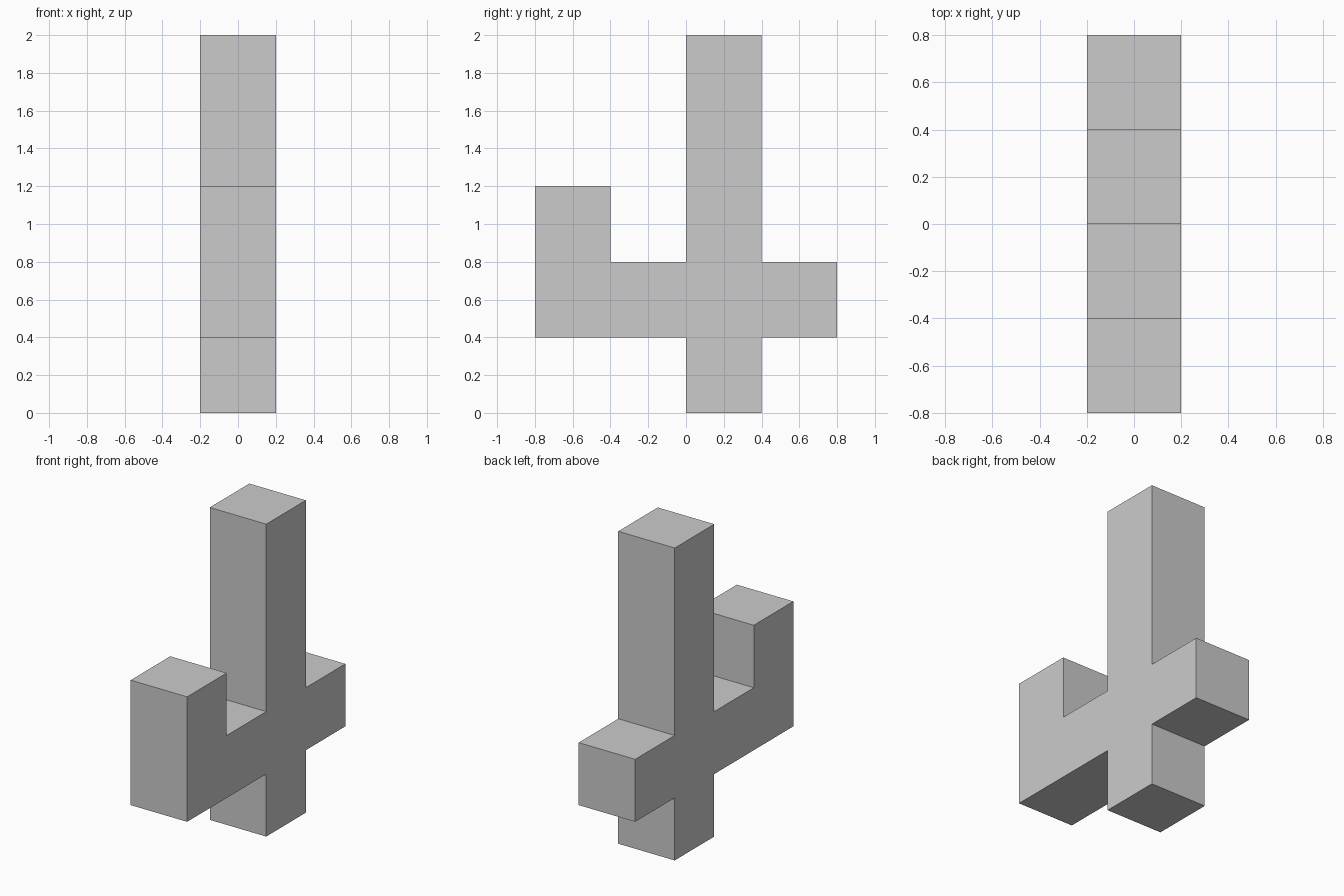
import bpy
import bmesh

cube = bpy.data.objects.get("Cube")
if cube:
    bpy.data.objects.remove(cube, do_unlink=True)

U = 0.4  # side of one square block

grey = bpy.data.materials.new("plain grey")
grey.use_nodes = True
colour = (0.6, 0.6, 0.6, 1)
grey.diffuse_color = colour
grey.node_tree.nodes["Principled BSDF"].inputs["Base Color"].default_value = colour

# Side outline (y, z) in block units: foot, rear arm, tall post, raised front arm
outline = [(0, 0), (1, 0), (1, 1), (2, 1), (2, 2), (1, 2), (1, 5), (0, 5),
           (0, 2), (-1, 2), (-1, 3), (-2, 3), (-2, 1), (0, 1)]

# Extrude the outline across the width
bm = bmesh.new()
side = bm.faces.new([bm.verts.new((-U / 2, y * U, z * U)) for y, z in outline])
extruded = bmesh.ops.extrude_face_region(bm, geom=[side], use_keep_orig=True)["geom"]
bmesh.ops.translate(bm, vec=(U, 0, 0),
                    verts=[v for v in extruded if isinstance(v, bmesh.types.BMVert)])
bmesh.ops.recalc_face_normals(bm, faces=bm.faces)

mesh = bpy.data.meshes.new("branched_post")
bm.to_mesh(mesh)
bm.free()
mesh.materials.append(grey)
post = bpy.data.objects.new("branched_post", mesh)
bpy.context.collection.objects.link(post)
